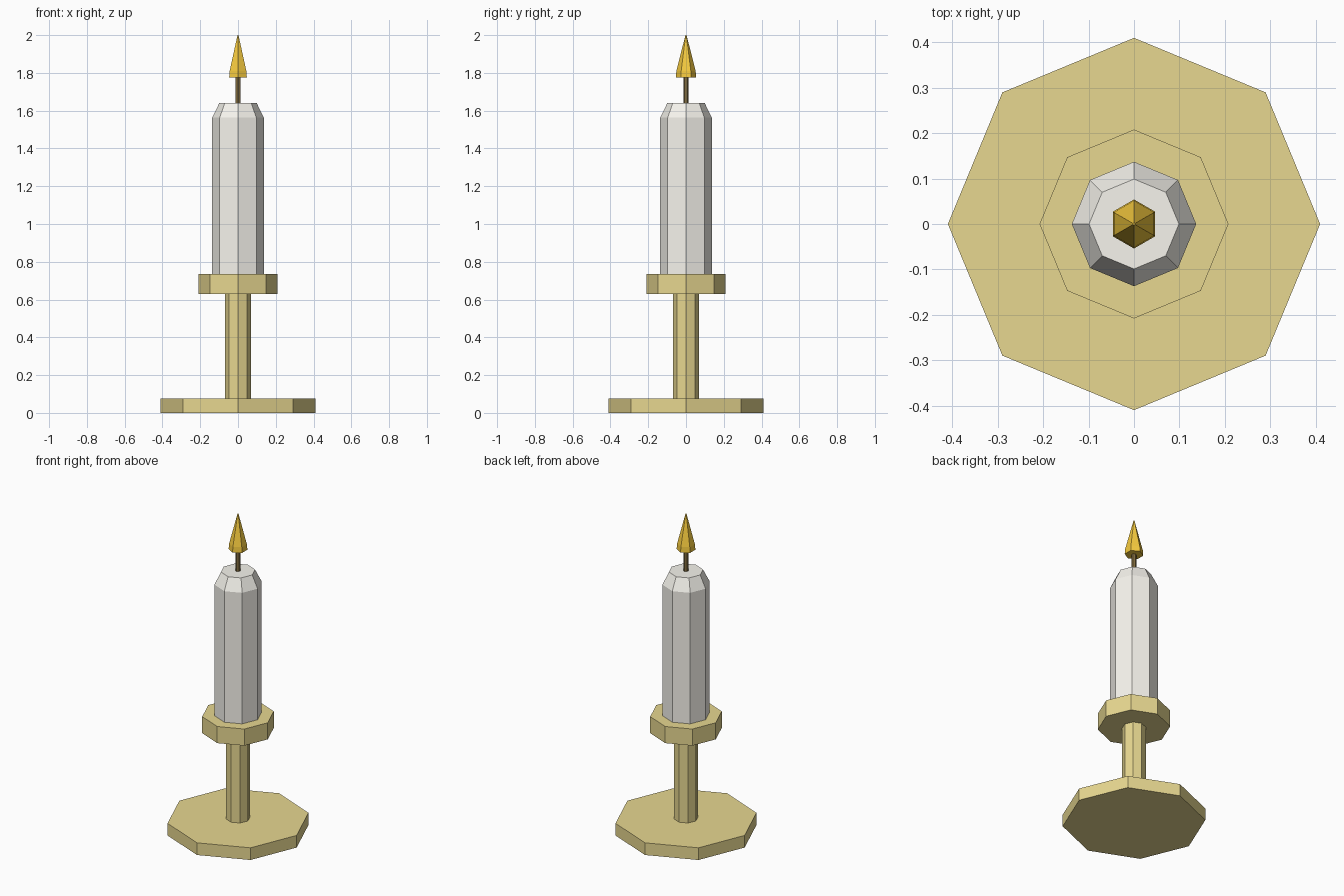
import bpy, bmesh, math

if "Cube" in bpy.data.objects:
    bpy.data.objects.remove(bpy.data.objects["Cube"])


def material(name, rgb):
    mat = bpy.data.materials.new(name)
    mat.diffuse_color = (*rgb, 1)
    mat.use_nodes = True
    mat.node_tree.nodes["Principled BSDF"].inputs["Base Color"].default_value = mat.diffuse_color
    return mat


def turned(name, profile, sides, mat, start=0.0):
    """Faceted solid of revolution from (radius, z) points, bottom to top."""
    bm = bmesh.new()
    rings = []
    for r, z in profile:
        rings.append([bm.verts.new((r * math.cos(start + math.tau * i / sides),
                                    r * math.sin(start + math.tau * i / sides), z))
                      for i in range(sides)])
    for low, high in zip(rings, rings[1:]):
        for i in range(sides):
            j = (i + 1) % sides
            bm.faces.new((low[i], low[j], high[j], high[i]))
    bm.faces.new(rings[0][::-1])
    bm.faces.new(rings[-1])
    mesh = bpy.data.meshes.new(name)
    bm.to_mesh(mesh)
    bm.free()
    mesh.materials.append(mat)
    obj = bpy.data.objects.new(name, mesh)
    bpy.context.collection.objects.link(obj)
    return obj


brass = material("brass", (0.80, 0.68, 0.28))
wax = material("wax", (0.93, 0.91, 0.85))
char = material("charred_wick", (0.22, 0.15, 0.05))
fire = material("fire", (0.93, 0.60, 0.05))

# Holder: foot, stem and cup
turned("foot", [(0.41, 0), (0.41, 0.077)], 8, brass)
turned("stem", [(0.069, 0.077), (0.069, 0.63)], 8, brass)
turned("cup", [(0.208, 0.63), (0.208, 0.735)], 8, brass)

# Candle with a bevelled top
turned("candle", [(0.137, 0.735), (0.137, 1.563), (0.099, 1.64)], 8, wax)

# Wick and six-sided flame
turned("wick", [(0.014, 1.64), (0.014, 1.78)], 6, char, math.pi / 2)
turned("flame", [(0.054, 1.775), (0.051, 1.81), (0.003, 2.0)], 6, fire, math.pi / 2)
